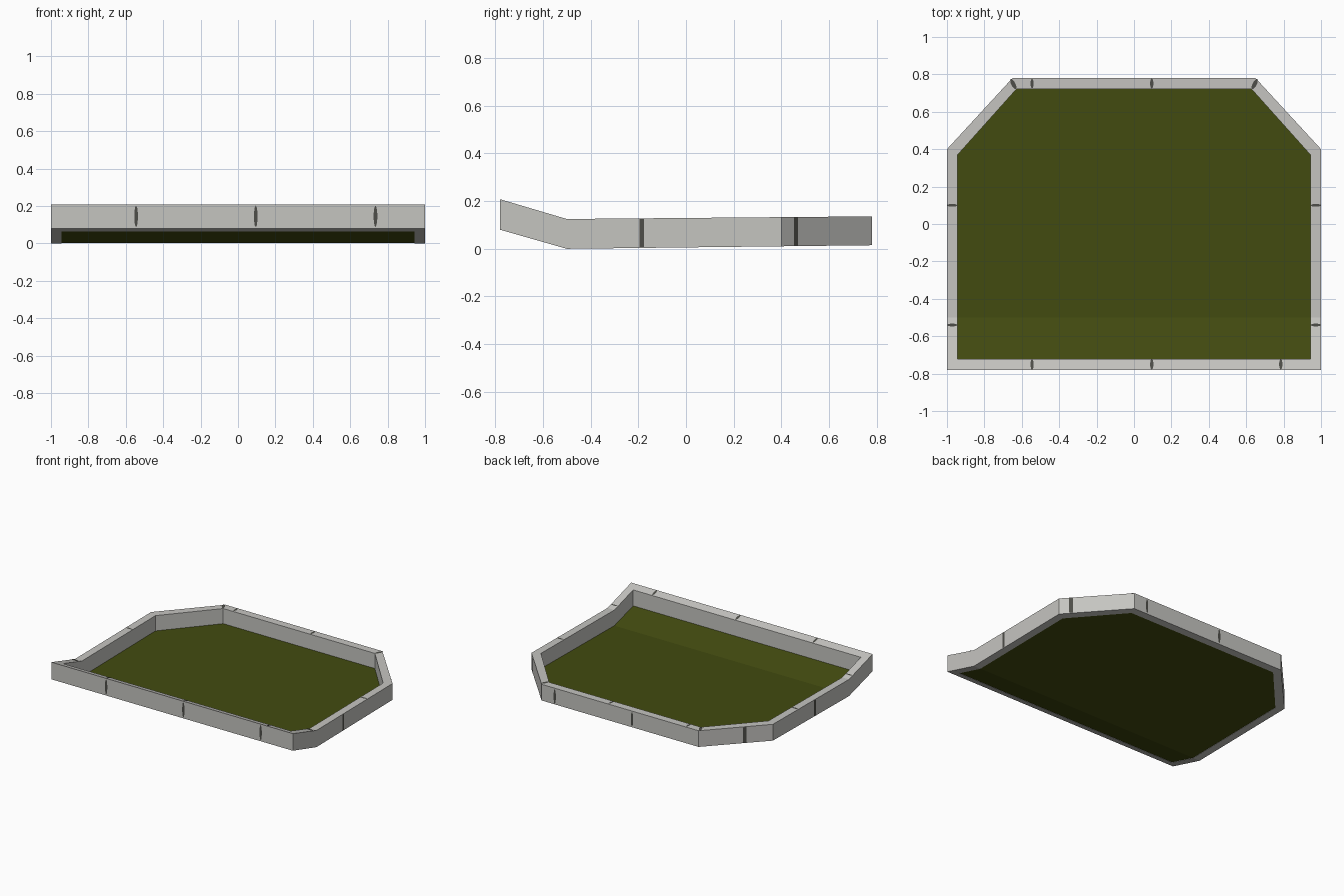
import bpy, bmesh, math
from mathutils import Vector

if "Cube" in bpy.data.objects:
    bpy.data.objects.remove(bpy.data.objects["Cube"])

def material(name, rgb):
    m = bpy.data.materials.new(name)
    m.diffuse_color = (*rgb, 1)
    m.use_nodes = True
    m.node_tree.nodes["Principled BSDF"].inputs["Base Color"].default_value = m.diffuse_color
    return m

GREY = material("light grey", (0.56, 0.555, 0.53))
OLIVE = material("dark olive", (0.055, 0.07, 0.005))
DARK = material("seam grey", (0.075, 0.075, 0.065))

def finish(name, bm, mat):
    bmesh.ops.recalc_face_normals(bm, faces=bm.faces[:])
    me = bpy.data.meshes.new(name)
    bm.to_mesh(me)
    bm.free()
    me.materials.append(mat)
    ob = bpy.data.objects.new(name, me)
    bpy.context.collection.objects.link(ob)
    return ob

FOLD = -0.5

def low(y):   # underside height along the depth
    return 0.08 * (FOLD - y) / 0.28 if y < FOLD else 0.015 * (y - FOLD) / 1.28

def high(y):  # upper edge height along the depth
    return 0.125 + (0.083 * (FOLD - y) / 0.28 if y < FOLD else 0.011 * (y - FOLD) / 1.28)

def loop(half):
    return half + [(-x, y) for x, y in reversed(half)]

OUTER = loop([(1, -0.78), (1, FOLD), (1, 0.40), (0.65, 0.78)])
INNER = loop([(0.943, -0.722), (0.943, FOLD), (0.943, 0.37), (0.628, 0.722)])
N = len(OUTER)

# bent rim with a rectangular section
bm = bmesh.new()
rings = [[bm.verts.new((x, y, f(y))) for x, y in pts]
         for pts, f in ((OUTER, low), (OUTER, high), (INNER, high), (INNER, low))]
for k in range(4):
    a, b = rings[k], rings[(k + 1) % 4]
    for i in range(N):
        j = (i + 1) % N
        bm.faces.new((a[i], a[j], b[j], b[i]))
finish("rim", bm, GREY)

# thin floor panel, folded like the rim
bm = bmesh.new()
layers = [[bm.verts.new((x, y, low(y) + dz)) for x, y in INNER] for dz in (0.002, 0.008)]
for v in layers:
    for ids in ((0, 1, 6, 7), (1, 2, 5, 6), (2, 3, 4, 5)):
        bm.faces.new([v[i] for i in ids])
for i in range(N):
    j = (i + 1) % N
    bm.faces.new((layers[0][i], layers[0][j], layers[1][j], layers[1][i]))
finish("floor_panel", bm, OLIVE)

# thin seam marks: centre, half-length axis, half-width axis, outward normal
def mark(name, c, u, v, n, oval=True):
    c, u, v, n = map(Vector, (c, u, v, n))
    if oval:
        pts = [c + u * math.cos(t * math.pi / 5) + v * math.sin(t * math.pi / 5) for t in range(10)]
    else:
        pts = [c + u + v, c - u + v, c - u - v, c + u - v]
    bm = bmesh.new()
    f = bm.faces.new([bm.verts.new(p + n * 0.002) for p in pts])
    f.normal_update()
    if f.normal.dot(n) < 0:
        f.normal_flip()
    me = bpy.data.meshes.new(name)
    bm.to_mesh(me)
    bm.free()
    me.materials.append(DARK)
    bpy.context.collection.objects.link(bpy.data.objects.new(name, me))

# front and back wall marks
for x in (-0.545, 0.095, 0.735):
    mark("front_seam", (x, -0.78, 0.145), (0, 0, 0.058), (0.01, 0, 0), (0, -1, 0))
for x in (0.54, -0.10):
    mark("back_seam", (x, 0.78, 0.075), (0, 0, 0.055), (0.01, 0, 0), (0, 1, 0))

# side wall marks
for s, y in ((1, -0.185), (-1, -0.095)):
    mark("side_seam", (s, y, (low(y) + high(y)) / 2), (0, 0, 0.059), (0, 0.009, 0), (s, 0, 0), False)
for s, y in ((1, 0.46), (-1, 0.545)):
    x = 1 - 0.35 * (y - 0.40) / 0.38
    mark("corner_seam", (s * x, y, (low(y) + high(y)) / 2), (0, 0, 0.058),
         (-s * 0.0085, 0.009, 0), (s * 0.735, 0.678, 0), False)

# marks on the upper edge
slope = -0.083 / 0.28
for x in (-0.545, 0.095, 0.785):
    mark("front_top_seam", (x, -0.751, high(-0.751)), (0, 0.028, 0.028 * slope), (0.009, 0, 0), (0, 0.28, 0.96))
for x in (-0.545, 0.095):
    mark("back_top_seam", (x, 0.751, high(0.751)), (0, 0.026, 0), (0.009, 0, 0), (0, 0, 1))
for s in (-1, 1):
    for y in (0.10, -0.54):
        mark("side_top_seam", (s * 0.972, y, high(y)), (0.027, 0, 0), (0, 0.008, 0), (0, 0, 1))
    mark("corner_top_seam", (s * 0.645, 0.748, high(0.748)), (s * 0.014, 0.027, 0),
         (0.01, -s * 0.005, 0), (0, 0, 1))
